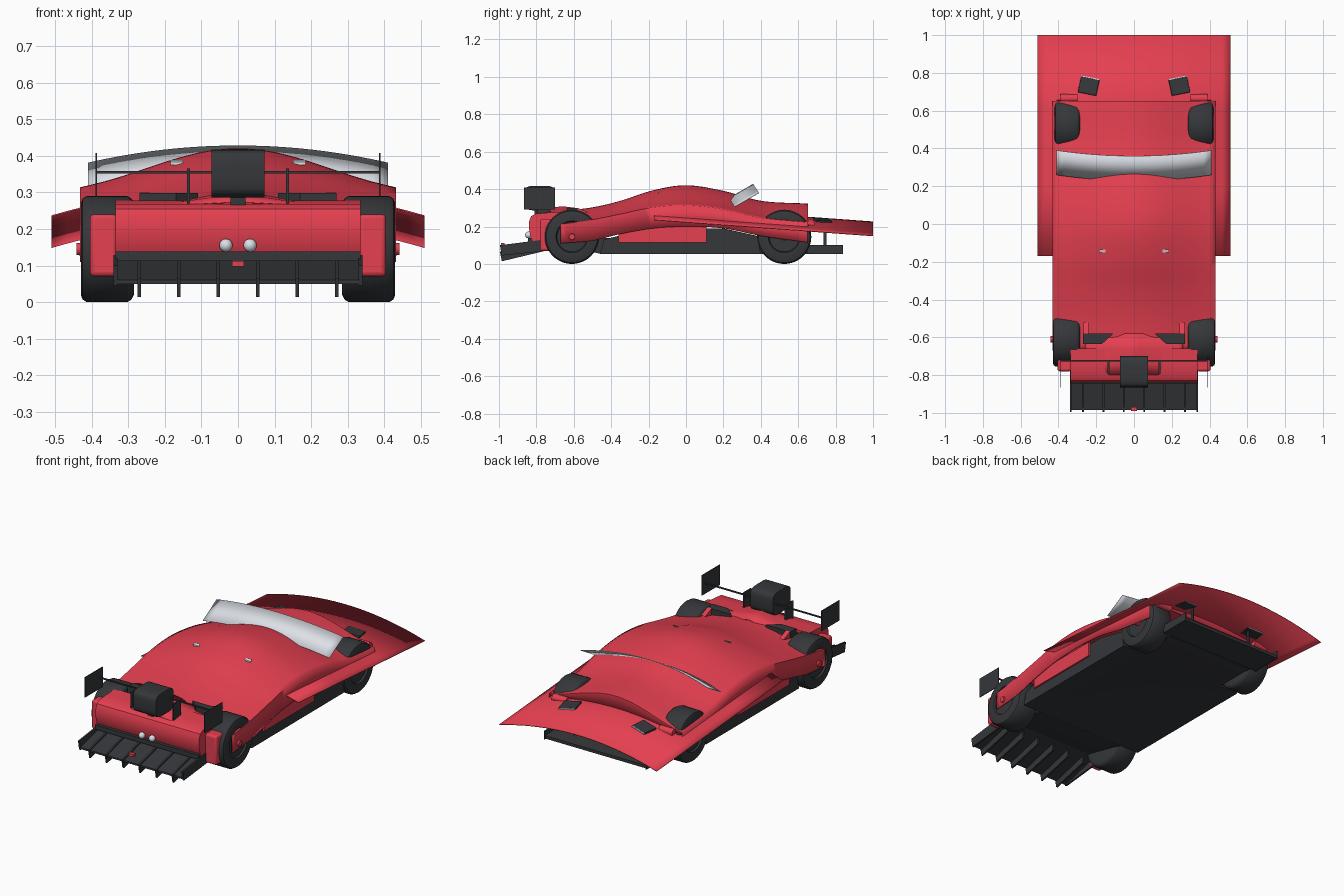
import bpy, bmesh, math
from mathutils import Vector

if "Cube" in bpy.data.objects:
    bpy.data.objects.remove(bpy.data.objects["Cube"])


def mat(name, col):
    m = bpy.data.materials.new(name)
    m.diffuse_color = (*col, 1)
    m.use_nodes = True
    m.node_tree.nodes["Principled BSDF"].inputs["Base Color"].default_value = m.diffuse_color
    return m


RED = mat("red_paint", (0.78, 0.05, 0.08))
DARK = mat("dark_rubber", (0.035, 0.038, 0.042))
GLASS = mat("pale_glass", (0.72, 0.75, 0.8))


def finish(name, bm, m, bevel=0, solid=0, angle=35):
    bmesh.ops.recalc_face_normals(bm, faces=bm.faces)
    me = bpy.data.meshes.new(name)
    bm.to_mesh(me)
    bm.free()
    ob = bpy.data.objects.new(name, me)
    bpy.context.collection.objects.link(ob)
    me.materials.append(m)
    if solid:
        md = ob.modifiers.new("thickness", 'SOLIDIFY')
        md.thickness = solid
        md.offset = 0
    if bevel:
        md = ob.modifiers.new("round", 'BEVEL')
        md.width = bevel
        md.segments = 3
    bpy.ops.object.select_all(action='DESELECT')
    ob.select_set(True)
    bpy.context.view_layer.objects.active = ob
    bpy.ops.object.shade_smooth_by_angle(angle=math.radians(angle))
    return ob


def box(name, x, y, z, m, bevel=0):
    bm = bmesh.new()
    bmesh.ops.create_cube(bm, size=1)
    for v in bm.verts:
        v.co = Vector([(a + b) / 2 + c * (b - a) for (a, b), c in zip((x, y, z), v.co)])
    return finish(name, bm, m, bevel)


def prism(name, pts, x0, x1, m, bevel=0):
    """Side profile of (y, z) points extruded along x."""
    bm = bmesh.new()
    f = bm.faces.new([bm.verts.new((x0, y, z)) for y, z in pts])
    r = bmesh.ops.extrude_face_region(bm, geom=[f])
    for v in r['geom']:
        if isinstance(v, bmesh.types.BMVert):
            v.co.x = x1
    return finish(name, bm, m, bevel)


def lathe(name, prof, loc, m, n=48):
    """Profile of (x, radius) points spun about the x axis."""
    bm = bmesh.new()
    rings = [[bm.verts.new((loc[0] + x, loc[1] + r * math.cos(2 * math.pi * i / n),
                            loc[2] + r * math.sin(2 * math.pi * i / n)))
              for i in range(n)] for x, r in prof]
    for a, b in zip(rings, rings[1:]):
        for i in range(n):
            bm.faces.new((a[i], a[(i + 1) % n], b[(i + 1) % n], b[i]))
    bm.faces.new(rings[0])
    bm.faces.new(rings[-1])
    return finish(name, bm, m)


def grid(name, rows, m, solid, angle=50):
    bm = bmesh.new()
    vs = [[bm.verts.new(p) for p in r] for r in rows]
    for a, b in zip(vs, vs[1:]):
        for i in range(len(a) - 1):
            bm.faces.new((a[i], a[i + 1], b[i + 1], b[i]))
    return finish(name, bm, m, solid=solid, angle=angle)


def interp(t, tab, k):
    """Smooth interpolation through the table's column k."""
    n = len(tab)
    i = max(0, min(n - 2, sum(t >= r[0] for r in tab) - 1))
    slope = lambda j: ((tab[min(j + 1, n - 1)][k] - tab[max(j - 1, 0)][k])
                       / (tab[min(j + 1, n - 1)][0] - tab[max(j - 1, 0)][0]))
    h = tab[i + 1][0] - tab[i][0]
    u = (t - tab[i][0]) / h
    return ((2*u**3 - 3*u*u + 1) * tab[i][k] + (u**3 - 2*u*u + u) * h * slope(i)
            + (3*u*u - 2*u**3) * tab[i + 1][k] + (u**3 - u*u) * h * slope(i + 1))


# body shell: y, lower edge, shoulder, centre height
SHELL = [(-.67, .11, .21, .28), (-.5, .125, .235, .3), (-.35, .16, .265, .335),
         (-.18, .19, .3, .39), (0, .20, .312, .418), (.2, .19, .29, .388),
         (.4, .15, .245, .335), (.65, .115, .22, .32)]


def shell_row(y, low=None):
    b, s, c = (interp(y, SHELL, k) for k in (1, 2, 3))
    row = []
    for i in range(-16, 17):
        t = i / 16
        f = .6 * (.5 + .5 * math.cos(math.pi * t)) + .4 * (1 - t * t)
        row.append((.43 * t, y, s + (c - s) * f if low is None else low))
    return [(-.43, y, b)] + row + [(.43, y, b)]


rows = [shell_row(-.67 + 1.32 * i / 44) for i in range(45)]
rows.append(shell_row(.65, .215))
grid("body_shell", rows, RED, .005, 80)

# broad arched sheet reaching to the far end
grid("arched_sheet", [[(.51 * t / 12, y, .235 - .085 * (y + .17) / 1.17 + .075 * (1 - (t / 12) ** 2))
                       for t in range(-12, 13)] for y in (-.17, .2, .6, 1.0)], RED, .004)

# windscreen
grid("windscreen", [[(.41 * t / 10, y0 + .03 * (t / 10) ** 2, z0 - .047 * (t / 10) ** 2)
                     for t in range(-10, 11)] for y0, z0 in ((.23, .352), (.36, .427))], GLASS, .003)

# floor and side pods
prism("chassis_floor", [(-.74, .12), (-.45, .052), (.65, .052), (.65, .1), (-.74, .15)], -.29, .29, DARK)
prism("side_floor", [(-.46, .052), (.4, .052), (.38, .15), (.2, .19), (-.2, .19), (-.44, .13)], -.41, .41, DARK)
for s in (-1, 1):
    prism("side_pod", [(-.36, .115), (.11, .115), (.11, .2), (-.36, .2)], s * .38, s * .42, RED)

# wheels, hubs and axles
for y, w in ((-.61, .43), (.525, .42)):
    for s in (-1, 1):
        tyre = [(.285, .07), (.285, .125), (.291, .138), (.303, .145), (w - .016, .145),
                (w - .005, .138), (w, .125), (w, .085), (w - .01, .08), (w - .01, .02)]
        lathe("tyre", [(s * x, r) for x, r in tyre], (0, y, .145), DARK)
        lathe("hub_cap", [(s * (w - .02), .02), (s * (w + .012), .016)], (0, y, .145), RED, 16)
    lathe("axle", [(-.31, .02), (.31, .02)], (0, y, .145), DARK, 16)

# curved front cover, swelling up to the barrel in the middle
prism("front_cover", [(-.815, .115), (-.832, .15), (-.84, .19), (-.838, .23), (-.828, .255),
                      (-.805, .268), (-.74, .274), (-.66, .278), (-.66, .12)], -.335, .335, RED)
grid("cover_hump", [[(.26 * t / 10, y, .262 + h * (1 - abs(t / 10)) ** 1.3) for t in range(-10, 11)]
                    for y, h in ((-.8, .012), (-.74, .035), (-.66, .045), (-.58, .035))], RED, .003)
for s in (-1, 1):
    box("mud_plate", sorted((s * .33, s * .405)), (-.78, -.67), (.07, .24), RED, .012)
    bm = bmesh.new()
    bmesh.ops.create_uvsphere(bm, u_segments=20, v_segments=12, radius=.018)
    bmesh.ops.translate(bm, verts=bm.verts, vec=(s * .033, -.842, .155))
    finish("round_lamp", bm, GLASS)

# slanted lower wing with fins
box("cover_bar", (-.335, .335), (-.845, -.81), (.112, .138), DARK)
prism("lower_wing", [(-.985, .05), (-.985, .06), (-.72, .13), (-.72, .12)], -.335, .335, DARK)
for x in (-.335, -.27, -.162, -.054, .054, .162, .27, .335):
    end = abs(x) > .3
    prism("wing_fin", [(-.995, .1 if end else .065), (-.985, .045 if end else .014),
                       (-.76, .068), (-.76, .13)], x - .005, x + .005, DARK)
box("small_tail_lamp", (-.017, .017), (-.99, -.97), (.097, .112), RED)

# upper rod, end plates, struts and vents
box("upper_rod", (-.39, .39), (-.729, -.721), (.351, .358), DARK)
for s in (-1, 1):
    box("end_plate", (s * .388 - .002, s * .388 + .002), (-.865, -.70), (.29, .408), DARK)
    box("strut", (s * .135 - .004, s * .135 + .004), (-.795, -.725), (.265, .365), DARK)
    bm = bmesh.new()
    corners = [(.11, -.58), (.27, -.58), (.27, -.635), (.17, -.635)]
    f = bm.faces.new([bm.verts.new((s * x, y, .262)) for x, y in corners])
    r = bmesh.ops.extrude_face_region(bm, geom=[f])
    bmesh.ops.translate(bm, verts=[v for v in r['geom'] if isinstance(v, bmesh.types.BMVert)], vec=(0, 0, .036))
    finish("side_vent", bm, DARK)
    prism("vent_fin", [(-.58, .26), (-.52, .275), (-.58, .3)], s * .24, s * .268, RED)
    prism("roof_flap", [(-.15, .375), (-.15, .383), (-.135, .388)], s * .15, s * .185, GLASS)

# rounded barrel lying across the car
B = 16
prism("barrel", [(-.782 + .083 * math.copysign(abs(math.cos(a)) ** .45, math.cos(a)),
                  .352 + .066 * math.copysign(abs(math.sin(a)) ** .45, math.sin(a)))
                 for a in (2 * math.pi * (i + .5) / 24 for i in range(24))], -.073, .073, DARK)
box("barrel_mount", (-.02, .02), (-.81, -.74), (.26, .3), DARK)

# far splitter, supports, lamps and housings
prism("splitter", [(.65, .055), (.835, .055), (.835, .072), (.65, .085)], -.33, .33, DARK)
for s in (-1, 1):
    box("splitter_end", (s * .33 - .003, s * .33 + .003), (.65, .84), (.052, .1), DARK)
    lathe("axle_housing", [(s * .3, .022), (s * .39, .022)], (0, .665, .215), RED, 20)
    box("splitter_strut", (s * .2 - .005, s * .2 + .005), (.735, .75), (.06, .22), DARK)
    lamp = box("sheet_lamp", (-.05, .05), (-.043, .043), (-.008, .008), DARK, .003)
    lens = box("lamp_lens", (-.047, .047), (.042, .047), (-.007, .007), GLASS)
    for ob in (lamp, lens):
        ob.location = (s * .24, .73, .231)
        ob.rotation_euler = (-.08, s * .14, s * .2)
